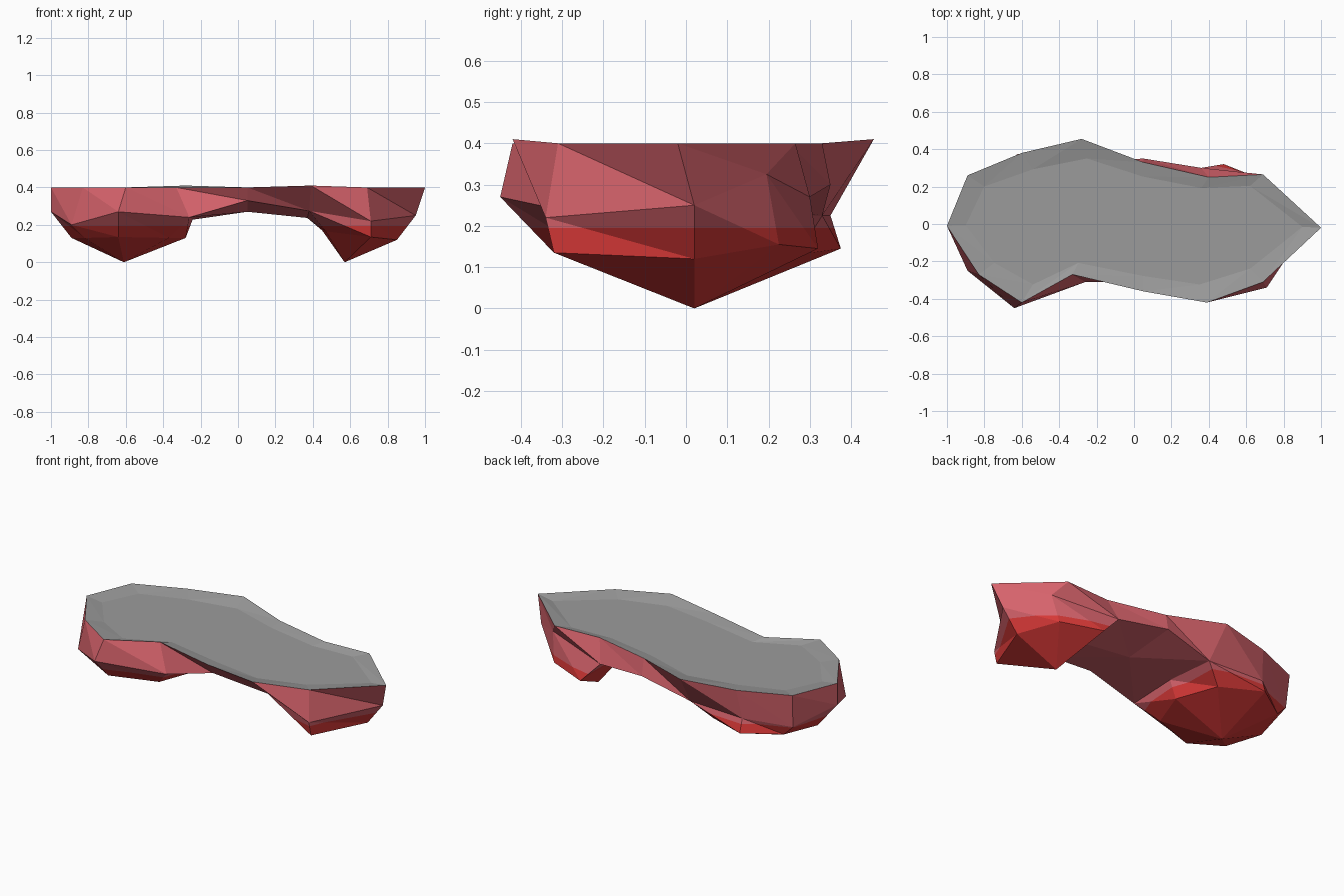
import bpy, bmesh

if "Cube" in bpy.data.objects:
    bpy.data.objects.remove(bpy.data.objects["Cube"])


def material(name, rgb):
    m = bpy.data.materials.new(name)
    m.diffuse_color = (*rgb, 1)
    m.use_nodes = True
    m.node_tree.nodes["Principled BSDF"].inputs["Base Color"].default_value = m.diffuse_color
    return m


# Outline of the flat top, running from the left tip along the front
OUTLINE = [(-1, -.01), (-.83, -.27), (-.6, -.42), (-.33, -.27), (.05, -.36),
           (.39, -.42), (.69, -.31), (1, -.02), (.69, .265), (.4, .25),
           (.05, .33), (-.28, .455), (-.6, .38), (-.89, .26)]
# Rock wall below each outline point
WALL = [(-1, -.01, .27), (-.89, -.25, .2), (-.64, -.45, .27), (-.26, -.31, .24),
        (.05, -.31, .33), (.38, -.26, .275), (.71, -.34, .22), (.95, .02, .25),
        (.75, .195, .325), (.36, .3, .27), (.05, .35, .3), (-.26, .33, .225),
        (-.62, .35, .225), (-.88, .24, .2)]
# Lower rings of the two hanging lobes
LEFT = [(-.89, .02, .13), (-.82, -.2, .13), (-.64, -.32, .135), (-.37, -.22, .13),
        (-.28, .02, .13), (-.37, .27, .13), (-.62, .375, .145), (-.82, .24, .14)]
RIGHT = [(.47, -.15, .165), (.71, -.32, .135), (.85, .02, .12),
         (.72, .225, .155), (.48, .32, .145), (.45, .02, .17)]

bm = bmesh.new()


def ring(points):
    return [bm.verts.new(p) for p in points]


def bridge(a, b, mat):
    n = len(a)
    for i in range(n):
        j = (i + 1) % n
        for tri in ((a[i], a[j], b[j]), (a[i], b[j], b[i])):
            bm.faces.new(tri).material_index = mat


def fan(loop, tip, mat):
    for i in range(len(loop)):
        bm.faces.new((loop[i], loop[(i + 1) % len(loop)], tip)).material_index = mat


# Shallow dished top with a sloping rim
rim = ring([(x, y, .41 if i in (5, 11) else .4) for i, (x, y) in enumerate(OUTLINE)])
inner = ring([(x * .9, y * .77, .385) for x, y in OUTLINE])
bm.faces.new(inner).material_index = 0
bridge(rim, inner, 0)

# Sides
wall = ring(WALL)
bridge(rim, wall, 1)

# Lobes and the arch between them
waist_l, waist_r, arch, tip_l, tip_r = ring(
    [(-.24, .02, .235), (.37, .02, .237), (.05, .02, .27), (-.61, .02, 0), (.57, .02, 0)])
low_l, low_r = ring(LEFT), ring(RIGHT)
bridge(wall[0:4] + [waist_l] + wall[11:14], low_l, 1)
fan(low_l, tip_l, 1)
bridge(wall[5:10] + [waist_r], low_r, 1)
fan(low_r, tip_r, 1)
fan([waist_l, wall[3], wall[4], wall[5], waist_r, wall[9], wall[10], wall[11]], arch, 1)

# Colour band: cut at a fixed height, deeper red underneath
bmesh.ops.bisect_plane(bm, geom=bm.verts[:] + bm.edges[:] + bm.faces[:],
                       plane_co=(0, 0, .195), plane_no=(0, 0, 1))
for f in bm.faces:
    if f.calc_center_median().z < .195:
        f.material_index = 2
bmesh.ops.recalc_face_normals(bm, faces=bm.faces[:])

mesh = bpy.data.meshes.new("floating_rock")
bm.to_mesh(mesh)
bm.free()
mesh.materials.append(material("grey top", (.33, .33, .33)))
mesh.materials.append(material("dusty red rock", (.68, .125, .15)))
mesh.materials.append(material("deep red rock", (.68, .04, .038)))
bpy.context.collection.objects.link(bpy.data.objects.new("floating_rock", mesh))
